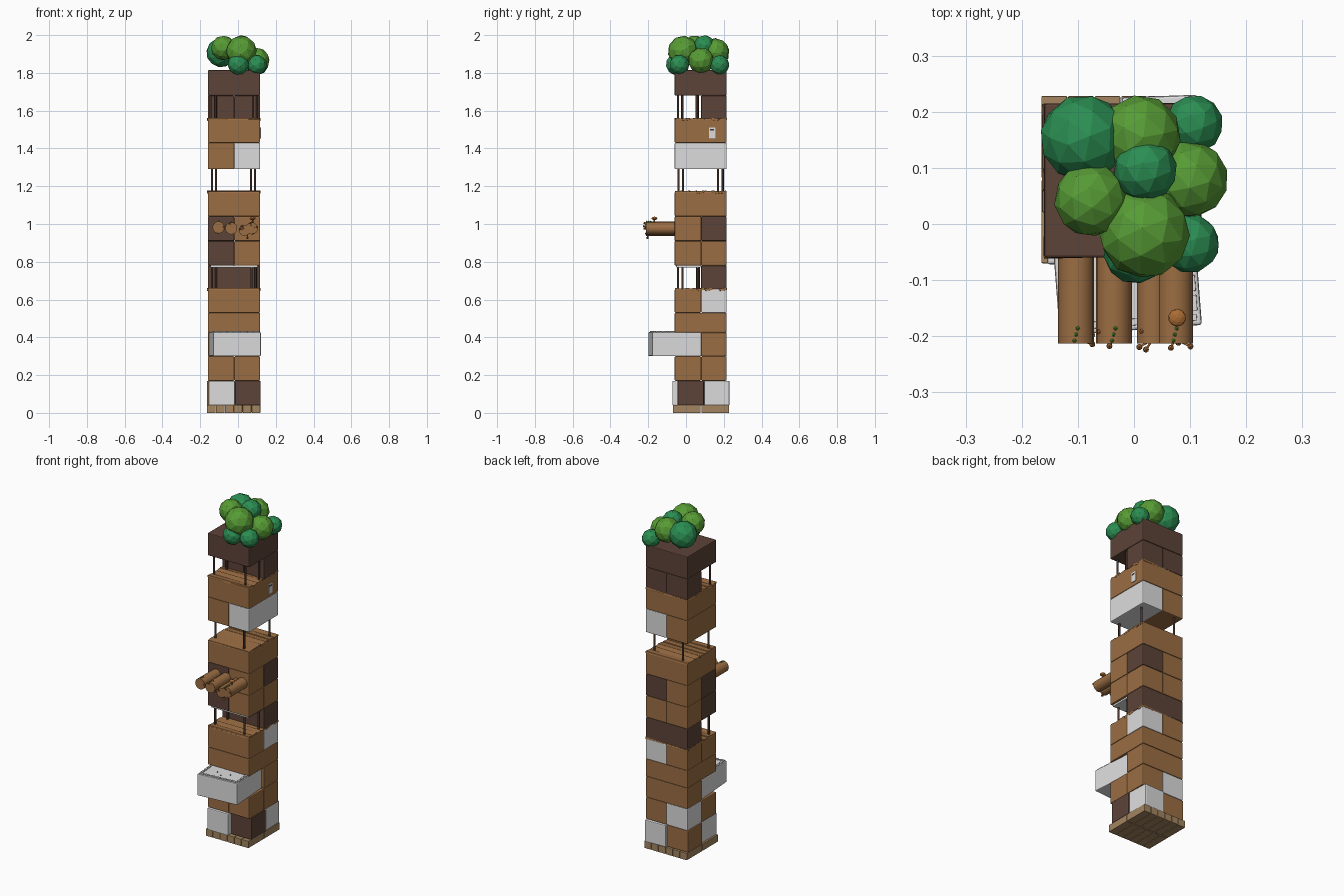
import bpy, bmesh, math, random
from mathutils import Matrix, Vector

if "Cube" in bpy.data.objects:
    bpy.data.objects.remove(bpy.data.objects["Cube"])
random.seed(4)

def mat(name, r, g, b):
    m = bpy.data.materials.new(name)
    m.diffuse_color = (r, g, b, 1)
    m.use_nodes = True
    m.node_tree.nodes["Principled BSDF"].inputs["Base Color"].default_value = m.diffuse_color
    return m

WOOD = mat("warm wood", 0.33, 0.155, 0.056)
DARK = mat("dark brown", 0.108, 0.056, 0.04)
WHITE = mat("pale stone", 0.72, 0.72, 0.72)
TAN = mat("tan plank", 0.37, 0.235, 0.115)
POST = mat("post brown", 0.06, 0.033, 0.022)
GREEN = mat("leaf green", 0.095, 0.33, 0.035)
DEEP = mat("deep green", 0.024, 0.27, 0.085)
ORANGE = mat("mushroom orange", 0.40, 0.15, 0.035)

def finish(name, bm, m):
    me = bpy.data.meshes.new(name)
    bm.to_mesh(me)
    bm.free()
    me.materials.append(m)
    o = bpy.data.objects.new(name, me)
    bpy.context.collection.objects.link(o)
    return o

def box(name, x0, x1, y0, y1, z0, z1, m, rz=0, rx=0, bevel=0.005):
    bm = bmesh.new()
    bmesh.ops.create_cube(bm, size=1)
    bmesh.ops.scale(bm, vec=(x1 - x0, y1 - y0, z1 - z0), verts=bm.verts)
    if bevel:
        bmesh.ops.bevel(bm, geom=bm.edges[:], offset=bevel, segments=2, profile=0.5, affect='EDGES')
    o = finish(name, bm, m)
    o.location = ((x0 + x1) / 2, (y0 + y1) / 2, (z0 + z1) / 2)
    o.rotation_euler = (math.radians(rx), 0, math.radians(rz))
    return o

def rod(name, a, b, r, m, n=10):
    a, b = Vector(a), Vector(b)
    bm = bmesh.new()
    bmesh.ops.create_cone(bm, cap_ends=True, segments=n, radius1=r, radius2=r, depth=(b - a).length)
    for f in bm.faces:
        f.smooth = len(f.verts) == 4
    o = finish(name, bm, m)
    o.location = (a + b) / 2
    o.rotation_euler = (b - a).to_track_quat('Z', 'Y').to_euler()
    return o

def ball(name, c, r, m, sub=2, squash=1):
    bm = bmesh.new()
    bmesh.ops.create_icosphere(bm, subdivisions=sub, radius=r)
    o = finish(name, bm, m)
    o.location = c
    o.scale.z = squash
    return o

# Footprint of the tower and its quarter divisions
XL, XM, XR = -0.16, -0.02, 0.117
YF, YM, YB = -0.06, 0.08, 0.215
CELL = {"FL": (XL, XM, YF, YM), "FR": (XM, XR, YF, YM), "BL": (XL, XM, YM, YB), "BR": (XM, XR, YM, YB),
        "F": (XL, XR, YF, YM), "B": (XL, XR, YM, YB), "L": (XL, XM, YF, YB), "R": (XM, XR, YF, YB),
        "A": (XL, XR, YF, YB)}
FLOORS = [
    (0.17, 0.30, {"FL": WOOD, "FR": WOOD, "BL": WHITE, "BR": WOOD}),
    (0.30, 0.425, {"B": WOOD}),
    (0.425, 0.53, {"A": WOOD}),
    (0.53, 0.655, {"F": WOOD, "BL": WOOD, "BR": WHITE}),
    (0.655, 0.78, {"B": DARK}),
    (0.78, 0.91, {"FL": DARK, "FR": WOOD, "BL": WOOD, "BR": WOOD}),
    (0.91, 1.04, {"FL": DARK, "FR": WOOD, "BL": WOOD, "BR": DARK}),
    (1.04, 1.17, {"A": WOOD}),
    (1.29, 1.43, {"L": WOOD, "R": WHITE}),
    (1.43, 1.555, {"A": WOOD}),
    (1.555, 1.68, {"BL": DARK, "BR": DARK}),
    (1.68, 1.815, {"A": DARK}),
]
for i, (z0, z1, cells) in enumerate(FLOORS):
    for key, m in cells.items():
        x0, x1, y0, y1 = CELL[key]
        box(f"floor_{i + 1}_block_{key}", x0, x1, y0, y1, z0, z1, m)

# Ground floor, slightly wider
box("ground_block_front_left", -0.155, -0.016, -0.072, 0.08, 0.04, 0.17, WHITE)
box("ground_block_back_left", -0.165, -0.02, 0.08, 0.215, 0.04, 0.17, WOOD)
box("ground_block_front_right", -0.015, 0.12, -0.045, 0.095, 0.04, 0.17, DARK)
box("ground_block_back_right", -0.02, 0.115, 0.095, 0.228, 0.04, 0.17, WHITE, rz=2)

# Base planks, two rows of short boards
for row, (y0, y1) in enumerate([(-0.07, 0.078), (0.082, 0.228)]):
    for k in range(6):
        x = -0.165 + k * 0.0475
        box(f"base_plank_{row}_{k}", x, x + 0.0455, y0, y1, 0, 0.042, TAN, bevel=0.002)

# White balcony block jutting out of the front, with a tiled rim
box("balcony_block", -0.143, 0.111, -0.19, 0.083, 0.30, 0.428, WHITE, rz=4.4)
spin = Matrix.Rotation(math.radians(4.4), 4, 'Z')
def tile(u, v, w, d):
    p = spin @ Vector((u, v, 0)) + Vector((-0.016, -0.0535, 0))
    box("balcony_tile", p.x - w / 2, p.x + w / 2, p.y - d / 2, p.y + d / 2, 0.426, 0.434, WHITE, rz=4.4, bevel=0.001)
for k in range(7):
    tile(-0.105 + k * 0.035, -0.122, 0.028, 0.012)
for s in (-1, 1):
    for k in range(3):
        tile(s * 0.115, -0.096 + k * 0.035, 0.012, 0.028)
for u, v in ((-0.04, -0.06), (0.04, -0.05), (0.0, -0.085)):
    ball("balcony_stud", (u - 0.016, v - 0.055, 0.428), 0.004, POST, 1)

# Uneven plank decks on the open storeys
for d, z in enumerate((0.655, 1.17, 1.555)):
    for k in range(7):
        y = YF + 0.002 + k * 0.0388
        e = random.uniform(-0.002, 0.005)
        box(f"deck_{d}_plank_{k}", XL - e, XR + random.uniform(-0.004, 0.002), y, y + 0.039,
            z - 0.007, z + 0.005, WOOD, rz=random.uniform(-1.5, 1.5), rx=random.choice((-7, 7, 5)), bevel=0.002)

# Posts of the open storeys
for name, z0, z1, pts in (
        ("lower", 0.65, 0.78, ((-0.138, -0.018), (0.072, -0.042), (0.094, 0.06), (-0.116, 0.068))),
        ("middle", 1.165, 1.295, ((-0.138, -0.016), (0.069, -0.04), (0.09, 0.17), (-0.116, 0.195))),
        ("upper", 1.55, 1.685, ((-0.146, -0.02), (0.08, -0.042), (0.1, 0.055), (-0.118, 0.062)))):
    for k, (x, y) in enumerate(pts):
        rod(f"{name}_post_{k}", (x, y, z0), (x, y, z1), 0.006, POST, 8)
box("lower_ceiling", -0.145, 0.105, -0.052, 0.078, 0.77, 0.782, WHITE, bevel=0.002)

# Small window plate on the right side
box("window_frame", 0.115, 0.1205, 0.121, 0.156, 1.452, 1.512, WHITE, bevel=0.002)
box("window_slot", 0.119, 0.1215, 0.128, 0.149, 1.495, 1.503, POST, bevel=0)

# Logs sticking out of the front
LOGS = ((-0.103, 0.982, 0.032), (-0.036, 0.977, 0.032), (0.034, 0.966, 0.029), (0.073, 0.977, 0.032))
for k, (x, z, r) in enumerate(LOGS):
    rod(f"log_{k}", (x, -0.213, z), (x, -0.05, z), r, WOOD, 16)
    # Tiny leaves and mushrooms on the log end
    for j in range(3):
        a = random.uniform(0, math.tau)
        px = x + math.cos(a) * r * 0.9
        pz = z + math.sin(a) * r * 0.9
        y = random.uniform(-0.224, -0.19)
        rod("small_stem", (x, -0.205, z), (px, y, pz), 0.002, ORANGE, 5)
        ball("small_mushroom", (px, y, pz), 0.006, ORANGE, 1)
    if k != 2:
        for j in range(3):
            ball("log_leaf", (x + 0.003 * (j - 1), -0.208 + 0.011 * j, z + r), 0.004, GREEN, 1)
# Large mushroom on top and one hanging below
rod("mushroom_stem", (0.077, -0.167, 0.995), (0.077, -0.167, 1.032), 0.004, ORANGE, 8)
ball("mushroom_cap", (0.077, -0.167, 1.03), 0.016, ORANGE, 2, 0.55)
rod("hanging_stem", (0.05, -0.2, 0.95), (0.05, -0.204, 0.924), 0.003, ORANGE, 6)
ball("hanging_cap", (0.05, -0.204, 0.926), 0.009, ORANGE, 1, 0.6)

# Tree crown of faceted balls
for k, (x, y, z, r, m) in enumerate((
        (-0.09, 0.153, 1.907, 0.078, DEEP), (0.012, 0.158, 1.91, 0.072, GREEN),
        (0.107, 0.178, 1.842, 0.052, DEEP), (0.099, 0.08, 1.865, 0.069, GREEN),
        (0.02, 0.097, 1.943, 0.057, DEEP), (-0.077, 0.043, 1.932, 0.066, GREEN),
        (0.018, -0.015, 1.915, 0.082, GREEN), (0.002, -0.05, 1.845, 0.057, DEEP),
        (0.1, -0.035, 1.843, 0.053, DEEP))):
    o = ball(f"foliage_{k}", (x, y, z), r, m, 2)
    o.rotation_euler = (random.random(), random.random(), random.random())
